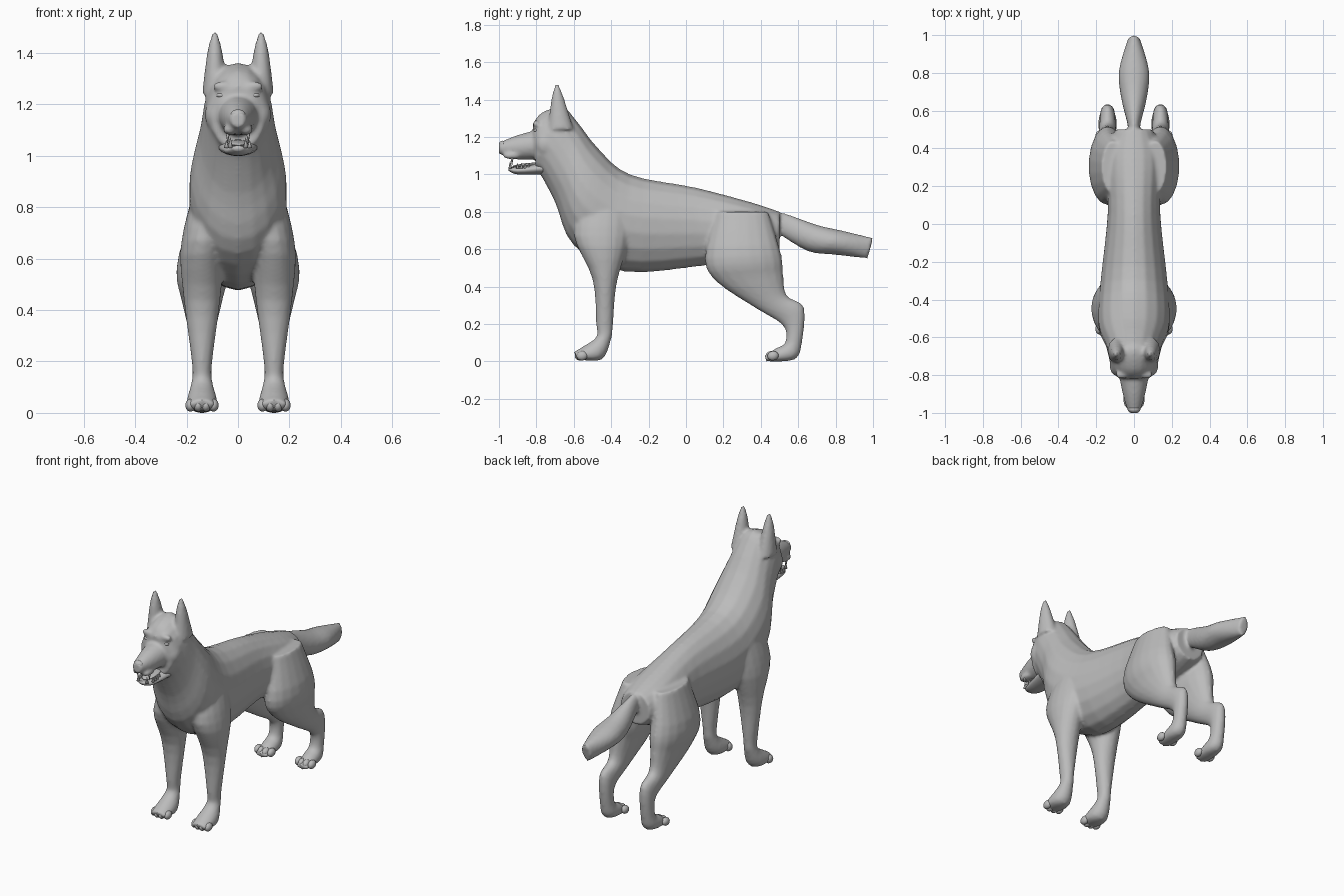
import bpy
import bmesh
import math
from mathutils import Matrix, Vector

default_cube = bpy.data.objects.get("Cube")
if default_cube:
    bpy.data.objects.remove(default_cube, do_unlink=True)

# One plain coat colour for everything
coat = bpy.data.materials.new("coat_grey")
coat.use_nodes = True
coat_colour = (0.5, 0.5, 0.5, 1)
coat.diffuse_color = coat_colour
for node in coat.node_tree.nodes:
    if node.type == 'BSDF_PRINCIPLED':
        node.inputs["Base Color"].default_value = coat_colour


def smooth_path(rings, steps=4):
    """Fill in rings between the given ones along a flowing spline."""
    rings = [Vector(ring) for ring in rings]
    last = len(rings) - 1
    filled = []
    for index in range(last):
        start, end = rings[index], rings[index + 1]
        leaving = (end - rings[max(index - 1, 0)]) / 2
        arriving = (rings[min(index + 2, last)] - start) / 2
        for step in range(steps):
            t = step / steps
            ease = t * t * (3 - 2 * t)
            filled.append(start.lerp(end, ease)
                          + leaving * t * (1 - t) ** 2
                          - arriving * t * t * (1 - t))
    filled.append(rings[last])
    return filled


def loft(bm, rings, centre_x=0, lean=0, sides=18):
    """Skin elliptical rings, each two opposite rim points (y, z) and a half width.

    Above the elbow height the rings lean inwards by the given rate.
    """
    elbow_height = 0.6
    loops = []
    for y_first, z_first, y_second, z_second, width in smooth_path(rings):
        first = Vector((centre_x, y_first, z_first))
        second = Vector((centre_x, y_second, z_second))
        middle, axis = (first + second) / 2, (first - second) / 2
        middle.x *= 1 - lean * max(0, middle.z - elbow_height)
        loop = []
        for i in range(sides):
            angle = math.tau * i / sides
            across = Vector((width * math.sin(angle), 0, 0))
            loop.append(bm.verts.new(middle + axis * math.cos(angle) + across))
        loops.append(loop)
    faces = [bm.faces.new(loops[0]), bm.faces.new(loops[-1])]
    for near, far in zip(loops, loops[1:]):
        for i in range(sides):
            j = (i + 1) % sides
            faces.append(bm.faces.new((near[i], near[j], far[j], far[i])))
    bmesh.ops.recalc_face_normals(bm, faces=faces)


def ball(bm, centre, radii, tilt=0):
    """Add an ellipsoid, tilted about the x axis."""
    matrix = (Matrix.Translation(centre) @ Matrix.Rotation(tilt, 4, 'X')
              @ Matrix.Diagonal((*radii, 1)))
    bmesh.ops.create_uvsphere(bm, u_segments=14, v_segments=9, radius=1, matrix=matrix)


def tooth(bm, base, height):
    """Add a pointed tooth standing on its base, or hanging if height is negative."""
    root = Vector(base)
    tip = root + Vector((0, 0, height))
    turn = (tip - root).to_track_quat('Z', 'Y').to_matrix().to_4x4()
    bmesh.ops.create_cone(bm, cap_ends=True, segments=8, radius1=0.01,
                          radius2=0.001, depth=abs(height),
                          matrix=Matrix.Translation((root + tip) / 2) @ turn)


def finish(bm, name):
    """Turn the bmesh into a smooth shaded object."""
    mesh = bpy.data.meshes.new(name)
    bm.to_mesh(mesh)
    bm.free()
    mesh.materials.append(coat)
    mesh.shade_smooth()
    obj = bpy.data.objects.new(name, mesh)
    bpy.context.scene.collection.objects.link(obj)
    return obj


# Rump, barrel, chest, neck and skull, as back point and belly point
trunk = [
    (.5, .8, .5, .6, .1),
    (.35, .85, .35, .55, .15),
    (.05, .93, .08, .51, .14),
    (-.3, 1, -.33, .48, .18),
    (-.47, 1.14, -.6, .62, .19),
    (-.58, 1.28, -.7, .85, .15),
    (-.66, 1.36, -.78, 1, .13),
    (-.77, 1.33, -.81, 1.02, .11),
    (-.82, 1.27, -.8, 1.06, .08),
]
# Muzzle and jaw, as upper point and lower point
muzzle = [
    (-.75, 1.25, -.74, 1.08, .09),
    (-.9, 1.21, -.9, 1.08, .06),
    (-1, 1.17, -1, 1.11, .03),
]
jaw = [
    (-.74, 1.07, -.74, 1, .08),
    (-.9, 1.04, -.9, 1, .05),
    (-.95, 1.04, -.95, 1.02, .02),
]
tail = [
    (.43, .8, .43, .7, .04),
    (.53, .79, .48, .69, .03),
    (.7, .73, .65, .59, .07),
    (.83, .7, .8, .57, .08),
    (1, .66, .97, .55, .03),
]
# Legs and ears, as front point and rear point
front_leg = [
    (-.56, .84, -.3, .88, .07),
    (-.6, .67, -.3, .67, .09),
    (-.5, .44, -.37, .42, .07),
    (-.48, .2, -.39, .2, .04),
    (-.48, .13, -.4, .12, .04),
    (-.55, .08, -.45, .01, .06),
    (-.6, .05, -.58, .01, .05),
]
hind_leg = [
    (.16, .8, .44, .8, .06),
    (.1, .55, .51, .57, .1),
    (.17, .42, .52, .46, .08),
    (.38, .28, .54, .35, .05),
    (.52, .19, .63, .29, .04),
    (.53, .1, .62, .1, .04),
    (.48, .07, .58, .01, .05),
    (.42, .03, .43, 0, .04),
]
ear = [
    (-.74, 1.24, -.6, 1.24, .05),
    (-.72, 1.4, -.65, 1.4, .03),
    (-.7, 1.48, -.68, 1.48, .01),
]
leg_x, ear_x = 0.14, 0.09

# Body: overlapping lofts fused into one smooth skin
bm = bmesh.new()
for rings in (trunk, muzzle, tail):
    loft(bm, rings)
for side in (1, -1):
    loft(bm, front_leg, leg_x * side, lean=1)
    loft(bm, hind_leg, leg_x * side, lean=1)
    loft(bm, ear, ear_x * side)
    # Brow, cheek and lip swellings leave a socket for the eye
    ball(bm, (.06 * side, -.8, 1.27), (.04, .02, .02), tilt=.4)
    ball(bm, (.08 * side, -.75, 1.16), (.05, .06, .07))
    ball(bm, (.03 * side, -.93, 1.1), (.03, .05, .02))
body = finish(bm, "body")
skin = body.modifiers.new("fuse", 'REMESH')
skin.mode = 'VOXEL'
skin.voxel_size = 0.01
skin.use_smooth_shade = True
relax = body.modifiers.new("relax", 'SMOOTH')
relax.iterations = 5

# Nose pad
bm = bmesh.new()
ball(bm, (0, -.98, 1.16), (.03, .02, .02))
finish(bm, "nose")

# Lower jaw
bm = bmesh.new()
loft(bm, jaw)
finish(bm, "lower_jaw")

# Tongue lying in the jaw
bm = bmesh.new()
ball(bm, (0, -.85, 1.05), (.04, .08, .01), tilt=.1)
finish(bm, "tongue")

# Teeth: canines on both jaws and a row of small lower teeth
bm = bmesh.new()
for side in (1, -1):
    tooth(bm, (.04 * side, -.93, 1.1), -.05)
    tooth(bm, (.03 * side, -.94, 1.03), .04)
    for i in range(4):
        tooth(bm, (.045 * side, -.9 + .02 * i, 1.03), .03)
finish(bm, "teeth")

# Eyeballs set under the brows
bm = bmesh.new()
for side in (1, -1):
    ball(bm, (.065 * side, -.8, 1.235), (.02, .015, .01))
finish(bm, "eyes")

# Four toes on every paw
for name, toe_y in (("front_toes", -.57), ("hind_toes", .45)):
    bm = bmesh.new()
    for side in (1, -1):
        for step in (-1.5, -.5, .5, 1.5):
            centre = (leg_x * side + .03 * step, toe_y + .01 * abs(step), .03)
            ball(bm, centre, (.02, .03, .025), tilt=.2)
    finish(bm, name)
